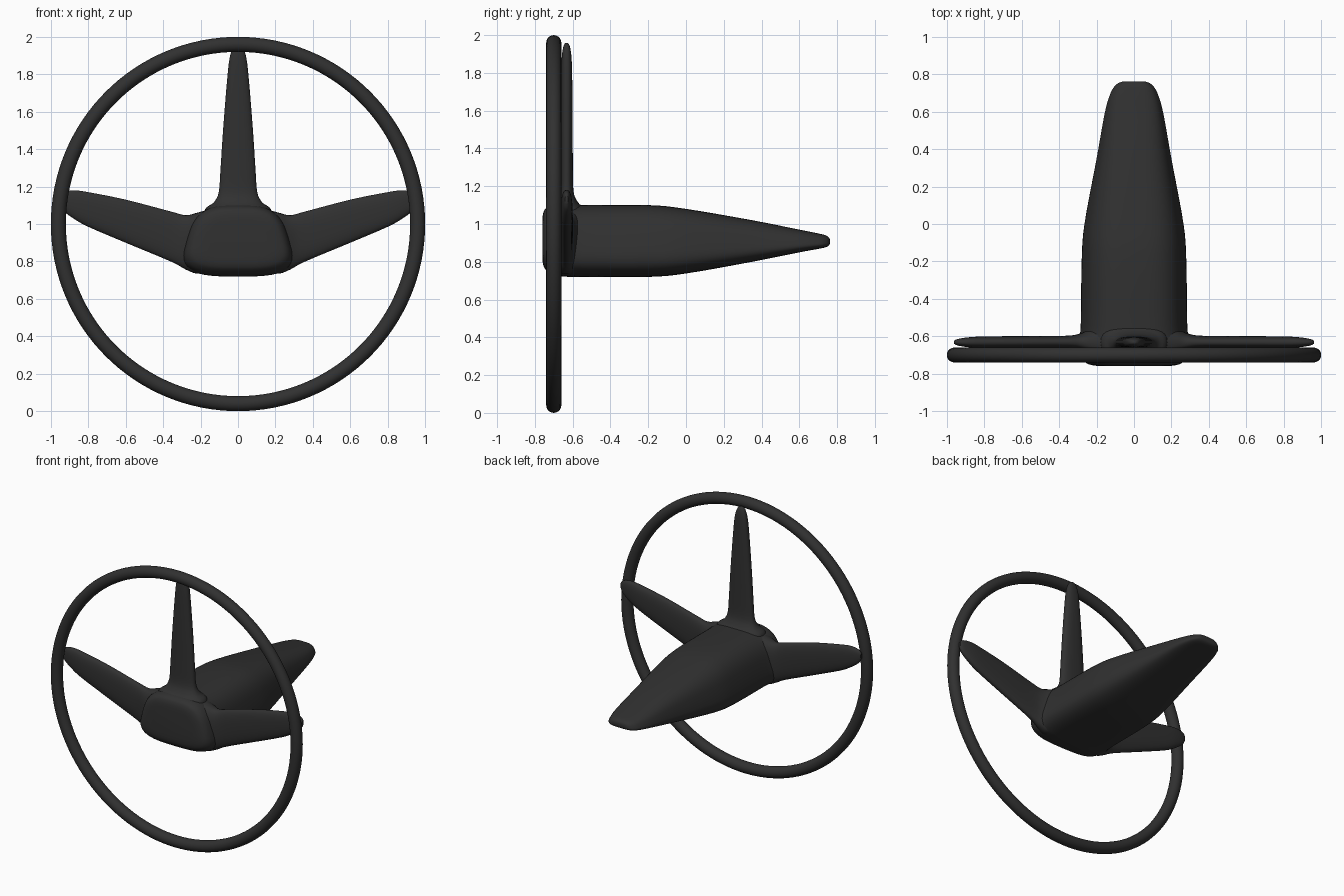
import bpy, bmesh, math
from mathutils import Vector

cube = bpy.data.objects.get("Cube")
if cube:
    bpy.data.objects.remove(cube, do_unlink=True)

black = bpy.data.materials.new("dark plastic")
black.use_nodes = True
color = (0.03, 0.03, 0.03, 1)
black.diffuse_color = color
bsdf = next(n for n in black.node_tree.nodes if n.type == 'BSDF_PRINCIPLED')
bsdf.inputs["Base Color"].default_value = color


def finish(obj):
    obj.data.materials.append(black)
    bpy.ops.object.select_all(action='DESELECT')
    bpy.context.view_layer.objects.active = obj
    obj.select_set(True)
    bpy.ops.object.shade_smooth_by_angle(angle=math.radians(50))


def oval(count, power):
    """Unit rounded-rectangle outline."""
    for i in range(count):
        a = math.tau * i / count
        c, s = math.cos(a), math.sin(a)
        yield (math.copysign(abs(c) ** power, c), math.copysign(abs(s) ** power, s))


def loft(name, rings):
    """Skin a list of equal-length rings and cap both ends."""
    bm = bmesh.new()
    loops = [[bm.verts.new(p) for p in ring] for ring in rings]
    n = len(loops[0])
    for a, b in zip(loops, loops[1:]):
        for i in range(n):
            j = (i + 1) % n
            bm.faces.new((a[i], a[j], b[j], b[i]))
    bm.faces.new(loops[0])
    bm.faces.new(loops[-1])
    bmesh.ops.recalc_face_normals(bm, faces=bm.faces)
    mesh = bpy.data.meshes.new(name)
    bm.to_mesh(mesh)
    bm.free()
    obj = bpy.data.objects.new(name, mesh)
    bpy.context.collection.objects.link(obj)
    finish(obj)
    return obj


def smooth_rows(rows, steps=4):
    """Catmull-Rom interpolation of the section rows."""
    rows = [Vector(r) for r in rows]
    pts = [rows[0]] + rows + [rows[-1]]
    out = []
    for p0, p1, p2, p3 in zip(pts, pts[1:], pts[2:], pts[3:]):
        for k in range(steps):
            t = k / steps
            out.append(0.5 * (2 * p1 + (p2 - p0) * t + (2 * p0 - 5 * p1 + 4 * p2 - p3) * t * t
                              + (3 * p1 - p0 - 3 * p2 + p3) * t ** 3))
    return out + [rows[-1]]


# Rim
bpy.ops.mesh.primitive_torus_add(major_segments=128, minor_segments=20, major_radius=0.96,
                                 minor_radius=0.04, location=(0, -0.7, 1),
                                 rotation=(math.pi / 2, 0, 0))
rim = bpy.context.object
rim.name = "rim"
finish(rim)

# Hub and column cover: depth y, half width, bottom z, top z
hub_rows = [(-0.76, 0.17, 0.81, 1.03), (-0.755, 0.22, 0.78, 1.06), (-0.74, 0.26, 0.755, 1.085),
            (-0.70, 0.285, 0.73, 1.1), (-0.62, 0.295, 0.72, 1.1), (-0.54, 0.285, 0.72, 1.1),
            (-0.2, 0.28, 0.72, 1.1), (0, 0.265, 0.738, 1.08), (0.35, 0.2, 0.80, 1.02),
            (0.6, 0.155, 0.85, 0.97), (0.7, 0.125, 0.868, 0.95), (0.74, 0.1, 0.877, 0.94),
            (0.757, 0.075, 0.887, 0.928), (0.762, 0.05, 0.897, 0.916)]


def hub_ring(row):
    y, half, low, high = row
    mid, rise = (low + high) / 2, (high - low) / 2
    return [(half * c * (1.12 - 0.175 * (s + 1)), y, mid + rise * s) for c, s in oval(48, 0.62)]


loft("hub", [hub_ring(r) for r in smooth_rows(hub_rows)])


# Spokes: distance along, low edge, high edge, half thickness
def spoke(name, rows, place):
    rings = []
    for along, low, high, thick in smooth_rows(rows):
        mid, half = (low + high) / 2, (high - low) / 2
        rings.append([place(along, mid + half * c, -0.632 + thick * s) for c, s in oval(32, 0.8)])
    return loft(name, rings)


side_rows = [(0.15, 0.74, 1.08, 0.1), (0.22, 0.735, 1.06, 0.08), (0.28, 0.757, 1.047, 0.05),
             (0.36, 0.80, 1.067, 0.035), (0.6, 0.90, 1.13, 0.033), (0.8, 0.985, 1.17, 0.031),
             (0.88, 1.03, 1.18, 0.027), (0.94, 1.075, 1.17, 0.018), (0.962, 1.11, 1.15, 0.008)]
for side, sign in (("left", 1), ("right", -1)):
    spoke(side + "_spoke", side_rows, lambda u, v, y: (sign * u, y, v))

top_widths = [(1.0, 0.19, 0.1), (1.08, 0.175, 0.09), (1.115, 0.13, 0.06), (1.17, 0.103, 0.037),
              (1.3, 0.093, 0.033), (1.5, 0.08, 0.032), (1.75, 0.06, 0.03), (1.88, 0.046, 0.026),
              (1.94, 0.028, 0.017), (1.958, 0.01, 0.007)]
spoke("top_spoke", [(z, -w, w, t) for z, w, t in top_widths], lambda u, v, y: (v, y, u))
